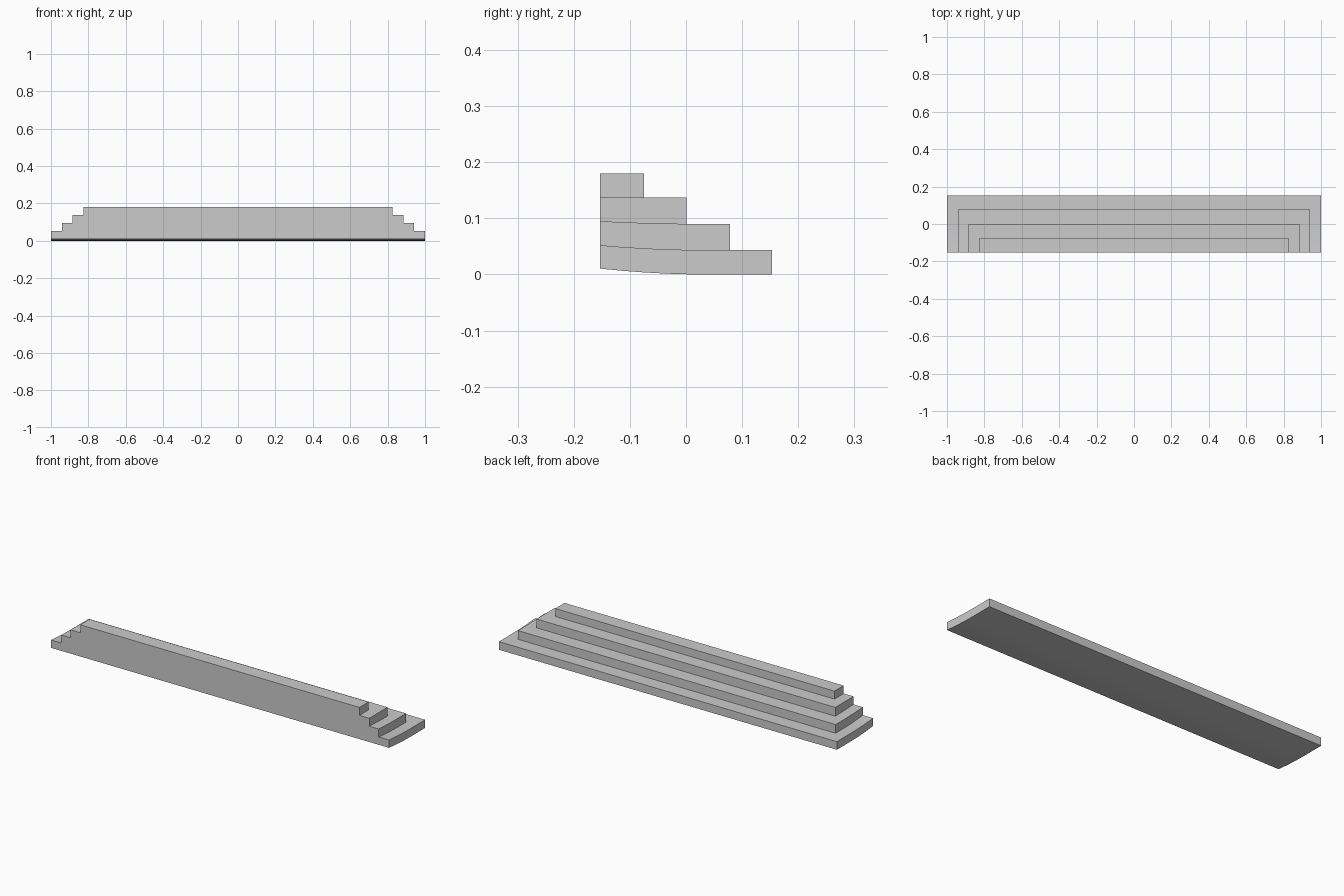
import bpy, bmesh
from mathutils import Vector

if "Cube" in bpy.data.objects:
    bpy.data.objects.remove(bpy.data.objects["Cube"])

FRONT = -0.153
# each step: half width, rear edge y, top height at the rear, extra rise at the front
STEPS = [(1.0, 0.153, 0.0435, 0.0087),
         (0.94, 0.078, 0.09, 0.005),
         (0.884, 0.001, 0.1375, 0.0),
         (0.826, -0.075, 0.18, 0.0)]
UNDERSIDE = (0.0, 0.0105)
CUTS = [FRONT, -0.115, -0.075, -0.035, 0.001, 0.04, 0.078, 0.153]

bm = bmesh.new()


def height(level, y):
    """Gently curved surface that lifts towards the front."""
    low, rise = level
    return low + rise * max(0.0, (0.04 - y) / (0.04 - FRONT)) ** 2


def quad(points, outward):
    """Add a face that looks in the outward direction."""
    f = bm.faces.new([bm.verts.new(p) for p in points])
    f.normal_update()
    if f.normal.dot(Vector(outward)) < 0:
        f.normal_flip()


def sheet(x0, x1, y0, y1, level, up):
    """Horizontal strip following the curve of a level."""
    ys = [y for y in CUTS if y0 <= y <= y1]
    for a, b in zip(ys, ys[1:]):
        za, zb = height(level, a), height(level, b)
        quad([(x0, a, za), (x1, a, za), (x1, b, zb), (x0, b, zb)], (0, 0, up))


# underside
sheet(-1, 1, FRONT, 0.153, UNDERSIDE, -1)

below = UNDERSIDE
for i, (w, rear, low, rise) in enumerate(STEPS):
    top = (low, rise)
    # front and rear risers
    for y, out in ((FRONT, -1), (rear, 1)):
        b, t = height(below, y), height(top, y)
        quad([(-w, y, b), (w, y, b), (w, y, t), (-w, y, t)], (0, out, 0))
    # side risers
    ys = [y for y in CUTS if y <= rear]
    for s in (-1, 1):
        for a, b in zip(ys, ys[1:]):
            quad([(s * w, a, height(below, a)), (s * w, b, height(below, b)),
                  (s * w, b, height(top, b)), (s * w, a, height(top, a))], (s, 0, 0))
    # tread around the next step, or the whole top
    if i + 1 < len(STEPS):
        nw, nrear = STEPS[i + 1][:2]
        sheet(-w, -nw, FRONT, nrear, top, 1)
        sheet(nw, w, FRONT, nrear, top, 1)
        sheet(-w, w, nrear, rear, top, 1)
    else:
        sheet(-w, w, FRONT, rear, top, 1)
    below = top

bmesh.ops.remove_doubles(bm, verts=bm.verts, dist=1e-5)
mesh = bpy.data.meshes.new("stepped_platform")
bm.to_mesh(mesh)
bm.free()
bpy.context.collection.objects.link(bpy.data.objects.new("stepped_platform", mesh))
